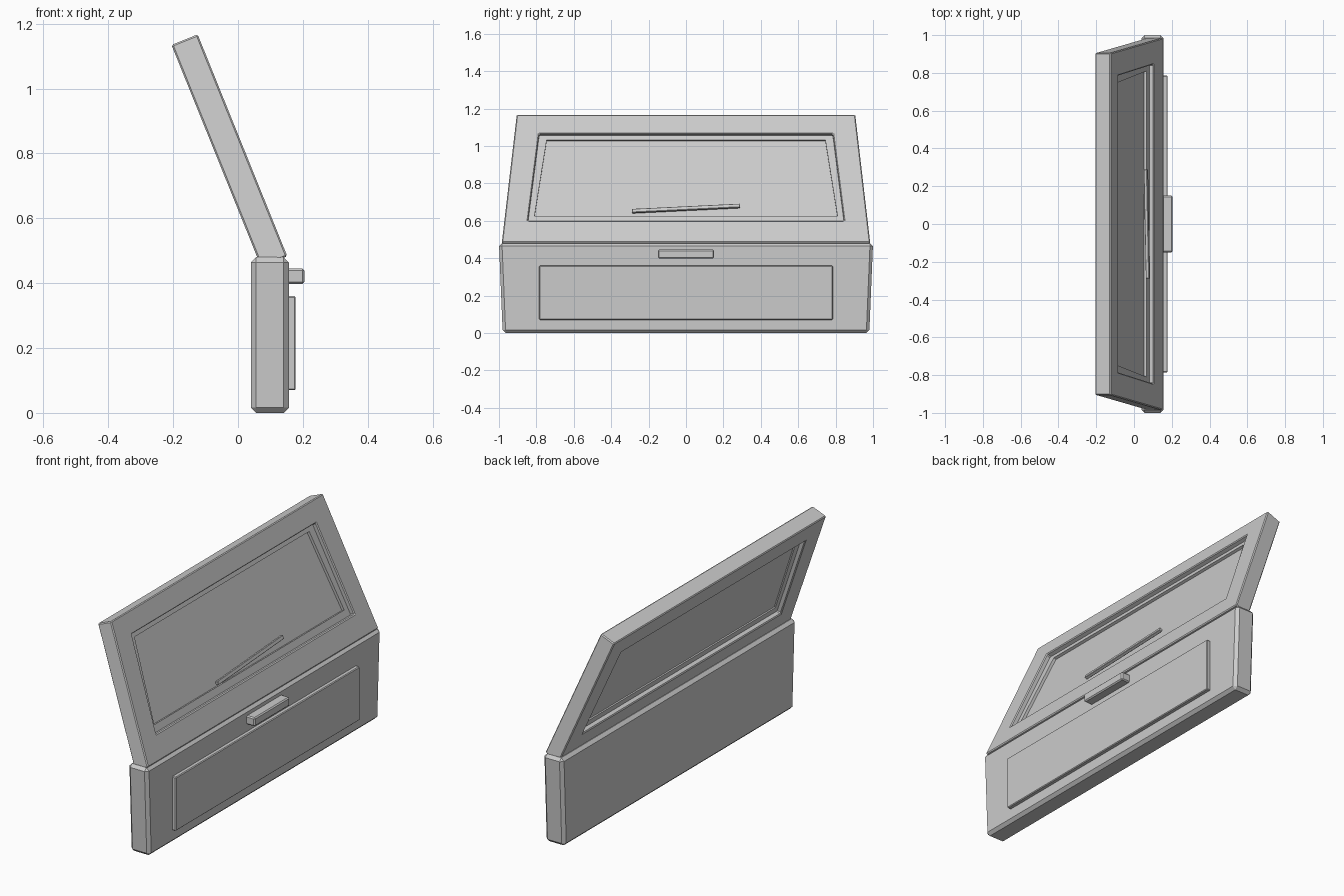
import bpy, bmesh, math
from mathutils import Vector

cube = bpy.data.objects.get("Cube")
if cube:
    bpy.data.objects.remove(cube)

paint = bpy.data.materials.new("plain_grey")
paint.use_nodes = True
grey = (0.6, 0.6, 0.6, 1)
paint.diffuse_color = grey
paint.node_tree.nodes["Principled BSDF"].inputs["Base Color"].default_value = grey

TILT = math.radians(-22)
HINGE = Vector((0.152, 0, 0.483))


def finish(bm, name, bevel, tilted=False):
    bmesh.ops.recalc_face_normals(bm, faces=bm.faces)
    mesh = bpy.data.meshes.new(name)
    bm.to_mesh(mesh)
    bm.free()
    mesh.materials.append(paint)
    obj = bpy.data.objects.new(name, mesh)
    bpy.context.collection.objects.link(obj)
    if tilted:
        obj.location = HINGE
        obj.rotation_euler.y = TILT
    if bevel:
        mod = obj.modifiers.new("edge_chamfer", 'BEVEL')
        mod.width = bevel
        mod.segments = 1
        mod.limit_method = 'ANGLE'
    return obj


def loop(bm, shape, x):
    """Four corners of a trapezoid (bottom half width, top half width, bottom, top)."""
    wb, wt, z0, z1 = shape
    return [bm.verts.new((x, y, z)) for y, z in ((-wb, z0), (wb, z0), (wt, z1), (-wt, z1))]


def bridge(bm, a, b):
    for i in range(4):
        j = (i + 1) % 4
        bm.faces.new((a[i], a[j], b[j], b[i]))


def slab(name, shape, x0, x1, bevel, tilted=False):
    bm = bmesh.new()
    a, b = loop(bm, shape, x0), loop(bm, shape, x1)
    bm.faces.new(a)
    bm.faces.new(b)
    bridge(bm, a, b)
    return finish(bm, name, bevel, tilted)


def ring(name, outer, inner, x0, x1, bevel):
    bm = bmesh.new()
    loops = [loop(bm, outer, x0), loop(bm, outer, x1), loop(bm, inner, x1), loop(bm, inner, x0)]
    for i in range(4):
        bridge(bm, loops[i], loops[(i + 1) % 4])
    return finish(bm, name, bevel, True)


# Lower door with its raised panel and handle
slab("lower_door", (0.98, 1.0, 0.0, 0.48), 0.04, 0.157, 0.016)
slab("raised_panel", (0.785, 0.785, 0.07, 0.36), 0.15, 0.178, 0.004)
slab("door_handle", (0.15, 0.15, 0.398, 0.445), 0.15, 0.205, 0.006)

# Tilted window frame, seal and pane
opening = (0.845, 0.785, 0.126, 0.628)
pane_edge = (0.81, 0.745, 0.164, 0.601)
ring("window_frame", (0.985, 0.905, 0.0, 0.738), opening, -0.087, 0.0, 0.005)
ring("window_seal", opening, pane_edge, -0.062, -0.025, 0.0)
slab("window_pane", pane_edge, -0.055, -0.04, 0.0, True)

# Wiper blade lying slightly askew across the pane
wiper = slab("wiper_blade", (0.288, 0.288, -0.01, 0.01), -0.018, 0.0, 0.002, True)
up = Vector((math.sin(TILT), 0, math.cos(TILT)))
wiper.location = HINGE + up * 0.2
wiper.rotation_euler = (math.radians(3), TILT, 0)
